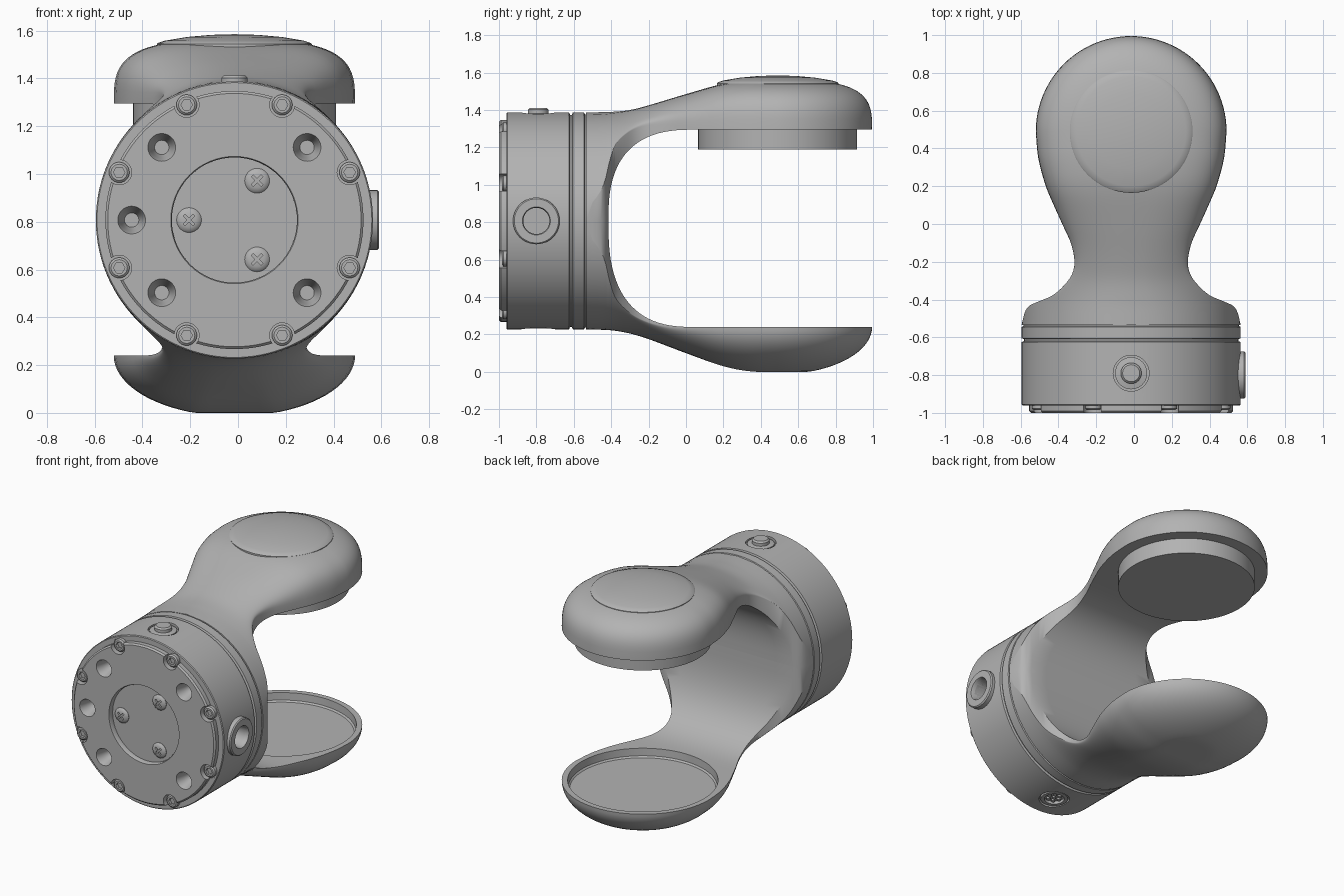
import bpy, bmesh, math
from mathutils import Matrix, Vector

if "Cube" in bpy.data.objects:
    bpy.data.objects.remove(bpy.data.objects["Cube"])

CX, CZ, R = -0.015, 0.807, 0.58      # axis of the round base
HY, HR = 0.49, 0.505                 # centre and radius of both heads

grey = bpy.data.materials.new("plain_grey")
grey.use_nodes = True
grey.diffuse_color = (0.45, 0.45, 0.45, 1)
grey.node_tree.nodes["Principled BSDF"].inputs["Base Color"].default_value = (0.45, 0.45, 0.45, 1)


def revolve(bm, profile, origin, axis, seg=48):
    """Turn (radius, height) points around an axis."""
    m = Matrix.Translation(origin) @ Vector(axis).to_track_quat('Z', 'Y').to_matrix().to_4x4()
    rings = []
    for r, h in profile:
        n = seg if r > 0 else 1
        rings.append([bm.verts.new(m @ Vector((r * math.cos(math.tau * i / seg),
                                               r * math.sin(math.tau * i / seg), h)))
                      for i in range(n)])
    for a, b in zip(rings, rings[1:]):
        for i in range(seg):
            j = (i + 1) % seg
            quad = [a[i % len(a)], a[j % len(a)], b[j % len(b)], b[i % len(b)]]
            bm.faces.new(list(dict.fromkeys(quad)))


def finish(name, bm):
    bmesh.ops.recalc_face_normals(bm, faces=bm.faces)
    me = bpy.data.meshes.new(name)
    bm.to_mesh(me)
    bm.free()
    me.materials.append(grey)
    ob = bpy.data.objects.new(name, me)
    bpy.context.collection.objects.link(ob)
    return ob


def turned(name, items, seg=48):
    bm = bmesh.new()
    for profile, origin, axis in items:
        revolve(bm, profile, origin, axis, seg)
    return finish(name, bm)


def activate(ob):
    bpy.ops.object.select_all(action='DESELECT')
    ob.select_set(True)
    bpy.context.view_layer.objects.active = ob


def cut(ob, cutter):
    cutter.hide_render = True
    mod = ob.modifiers.new("cut", 'BOOLEAN')
    mod.operation, mod.solver, mod.object = 'DIFFERENCE', 'EXACT', cutter
    activate(ob)
    bpy.ops.object.modifier_apply(modifier=mod.name)
    bpy.data.objects.remove(cutter)


def curve(pts, y):
    """Smooth interpolation through (y, value) points."""
    y = min(max(y, pts[0][0]), pts[-1][0])
    k = next(i for i in range(len(pts) - 1) if y <= pts[i + 1][0])

    def slope(i):
        a, b = pts[max(i - 1, 0)], pts[min(i + 1, len(pts) - 1)]
        return (b[1] - a[1]) / (b[0] - a[0])
    (y0, v0), (y1, v1) = pts[k], pts[k + 1]
    d = y1 - y0
    t = (y - y0) / d
    return (v0 * (1 + 2 * t) * (1 - t) ** 2 + v1 * t * t * (3 - 2 * t)
            + d * t * (1 - t) * (slope(k) * (1 - t) - slope(k + 1) * t))


def on_face(radius, degrees):
    a = math.radians(degrees)
    return (CX + radius * math.cos(a), 0, CZ + radius * math.sin(a))


# Arms: a swept section that starts as a slice of the base and ends as a round head
WIDTH = [(-.535, .58), (-.46, .56), (-.43, .535), (-.41, .49), (-.38, .42), (-.33, .36), (-.27, .315),
         (-.2, .3), (-.1, .32), (0, .365), (.1, .41), (.2, .452), (.35, .492), (HY, HR)]
CROWN = [(-.54, 1.387), (-.4, 1.39), (-.3, 1.4), (-.2, 1.425), (0, 1.485), (.2, 1.54), (.35, 1.558), (HY, 1.56)]
BELLY = [(-.54, .227), (-.4, .222), (-.3, .205), (-.2, .175), (0, .1), (.2, .03), (.35, .002), (HY, 0)]


def arm(name, s, outer, inner_z, power, fullness):
    open_y, reach, n = 0.05, 0.465, 2.65
    stations = [(y, CZ) for y in (-.535, -.5, -.475, -.455, -.44, -.428)]
    for i in range(25):
        a = i / 24 * math.pi / 2
        stations.append((open_y - reach * max(math.cos(a), 0) ** (2 / n),
                         CZ + (inner_z - CZ) * math.sin(a) ** (2 / n)))
    stations += [(open_y + (HY - open_y) * i / 10, inner_z) for i in range(1, 11)]

    def section(y, zi):
        w, zo = curve(WIDTH, y), curve(outer, y)
        t = min(max((y + 0.42) / 0.65, 0), 1)
        t = t * t * (3 - 2 * t)
        pts = [(w * k / 4, zi) for k in range(5)]
        for k in range(21):
            a = k / 20 * math.pi / 2
            x = w * max(math.cos(a), 0) ** (2 / power)
            head = zi + (zo - zi) * min(1, fullness * math.sin(a) ** (2 / power))
            arc = zo - s * (R - math.sqrt(max(R * R - x * x, 0)))
            z = arc * (1 - t) + head * t
            pts.append((x, max(z, zi) if s > 0 else min(z, zi)))
        return pts

    cols = [[(CX + x, y, z) for x, z in section(y, zi)] for y, zi in stations]
    tip = section(HY, inner_z)
    for i in range(1, 48):
        a = math.pi * i / 48
        cols.append([(CX + x * math.cos(a), HY + x * math.sin(a), z) for x, z in tip])
    cols += [[(CX - x, y, z) for x, z in section(y, zi)] for y, zi in reversed(stations)]

    bm = bmesh.new()
    grid = [[bm.verts.new(p) for p in c] for c in cols]
    for a, b in zip(grid, grid[1:]):
        for k in range(len(a) - 1):
            bm.faces.new((a[k], a[k + 1], b[k + 1], b[k]))
    bmesh.ops.remove_doubles(bm, verts=bm.verts, dist=0.0002)
    bmesh.ops.holes_fill(bm, edges=[e for e in bm.edges if e.is_boundary])
    return finish(name, bm)


upper_arm = arm("upper_arm", 1, CROWN, 1.295, 3.3, 1.0)
lower_arm = arm("lower_arm", -1, BELLY, 0.24, 2.0, 1.06)

# Shallow tray in the lower head
cut(lower_arm, turned("tray_cutter", [([(0, .18), (.455, .18), (.465, .19), (.472, .3), (0, .3)],
                                       (CX, HY, 0), (0, 0, 1))], 96))

# Lid and pad of the upper head
turned("head_lid", [([(0, 1.585), (.1, 1.582), (.2, 1.573), (.29, 1.558), (.32, 1.548), (.325, 1.543),
                      (.325, 1.5), (0, 1.5)], (CX, HY, 0), (0, 0, 1))], 96)
turned("head_pad", [([(0, 1.19), (.425, 1.19), (.425, 1.32), (0, 1.32)], (CX, HY, 0), (0, 0, 1))], 96)

# Round base with stepped face and seam groove
AXIS = (0, 1, 0)
base = turned("base", [([(0, -1), (.53, -1), (.54, -.99), (.54, -.96), (.575, -.96), (R, -.955), (R, -.625),
                         (.567, -.62), (.567, -.61), (R, -.605), (R, -.545), (.57, -.54), (.57, -.53),
                         (0, -.53)], (CX, 0, CZ), AXIS)], 128)

# Face recesses: centre, five mounting holes, eight edge notches
centre = [([(0, -.965), (.262, -.965), (.262, -.99), (.275, -1.02), (0, -1.02)], (CX, 0, CZ), AXIS)]
hole = [(0, -.9), (.03, -.9), (.045, -.95), (.052, -.985), (.066, -1.02), (0, -1.02)]
notch = [(0, -.955), (.052, -.955), (.052, -1.02), (0, -1.02)]
edge_angles = [22.5 + 45 * i for i in range(8)]
cut(base, turned("face_cutter", centre
                 + [(hole, on_face(.43, a), AXIS) for a in (45, 135, 180, 225, 315)]
                 + [(notch, on_face(.522, a), AXIS) for a in edge_angles], 32 * 2))

# Button seat, lower connector seat and side port bore
BY = -0.79
side = (CX, BY - .01, CZ)
seat = [(0, .555), (.095, .555), (.095, .65), (0, .65)]
cut(base, turned("port_cutter", [(seat, (CX, BY, CZ), (0, 0, 1)), (seat, (CX, BY, CZ), (0, 0, -1)),
                                 ([(0, .48), (.07, .48), (.07, .65), (0, .65)], side, (1, 0, 0))]))
turned("top_button", [([(0, .605), (.045, .605), (.055, .595), (.055, .575), (.085, .57), (.085, .54), (0, .54)],
                       (CX, BY, CZ), (0, 0, 1))])
turned("side_port", [([(.07, .5), (.07, .595), (.075, .605), (.118, .605), (.125, .598), (.125, .5), (.07, .5)],
                      side, (1, 0, 0))])
turned("lower_connector", [([(.062, .54), (.062, .575), (.085, .575), (.085, .54), (.062, .54)],
                            (CX, BY, CZ), (0, 0, -1))])
pin = [(0, .54), (.012, .54), (.012, .57), (0, .57)]
turned("connector_pins", [(pin, (CX + .038 * math.cos(i * math.tau / 6), BY + .038 * math.sin(i * math.tau / 6), CZ),
                           (0, 0, -1)) for i in range(6)] + [(pin, (CX, BY, CZ), (0, 0, -1))], 12)

# Edge screws with hexagonal sockets
cap = [(0, -.985), (.034, -.985), (.043, -.977), (.043, -.95), (0, -.95)]
edge_screws = turned("edge_screws", [(cap, on_face(.522, a), AXIS) for a in edge_angles], 24)
socket = [(0, -.965), (.024, -.965), (.024, -1.02), (0, -1.02)]
cut(edge_screws, turned("socket_cutter", [(socket, on_face(.522, a), AXIS) for a in edge_angles], 6))

# Centre screws with crossed slots
centre_angles = (60, 180, 300)
dome = [(0, -.983), (.03, -.981), (.045, -.975), (.052, -.967), (.052, -.955), (0, -.955)]
centre_screws = turned("centre_screws", [(dome, on_face(.19, a), AXIS) for a in centre_angles], 32)
for turn in (45, 135):
    bm = bmesh.new()
    for a in centre_angles:
        x, _, z = on_face(.19, a)
        bmesh.ops.create_cube(bm, size=1, matrix=Matrix.Translation((x, -1, z))
                              @ Matrix.Rotation(math.radians(turn), 4, 'Y')
                              @ Matrix.Diagonal((.058, .06, .011, 1)))
    cut(centre_screws, finish("slot_cutter", bm))

# Smooth curved surfaces, keep crisp edges
for ob in [o for o in bpy.context.scene.objects if o.type == 'MESH' and o.data.materials[:1] == [grey]]:
    activate(ob)
    bpy.ops.object.shade_smooth_by_angle(angle=math.radians(32))
